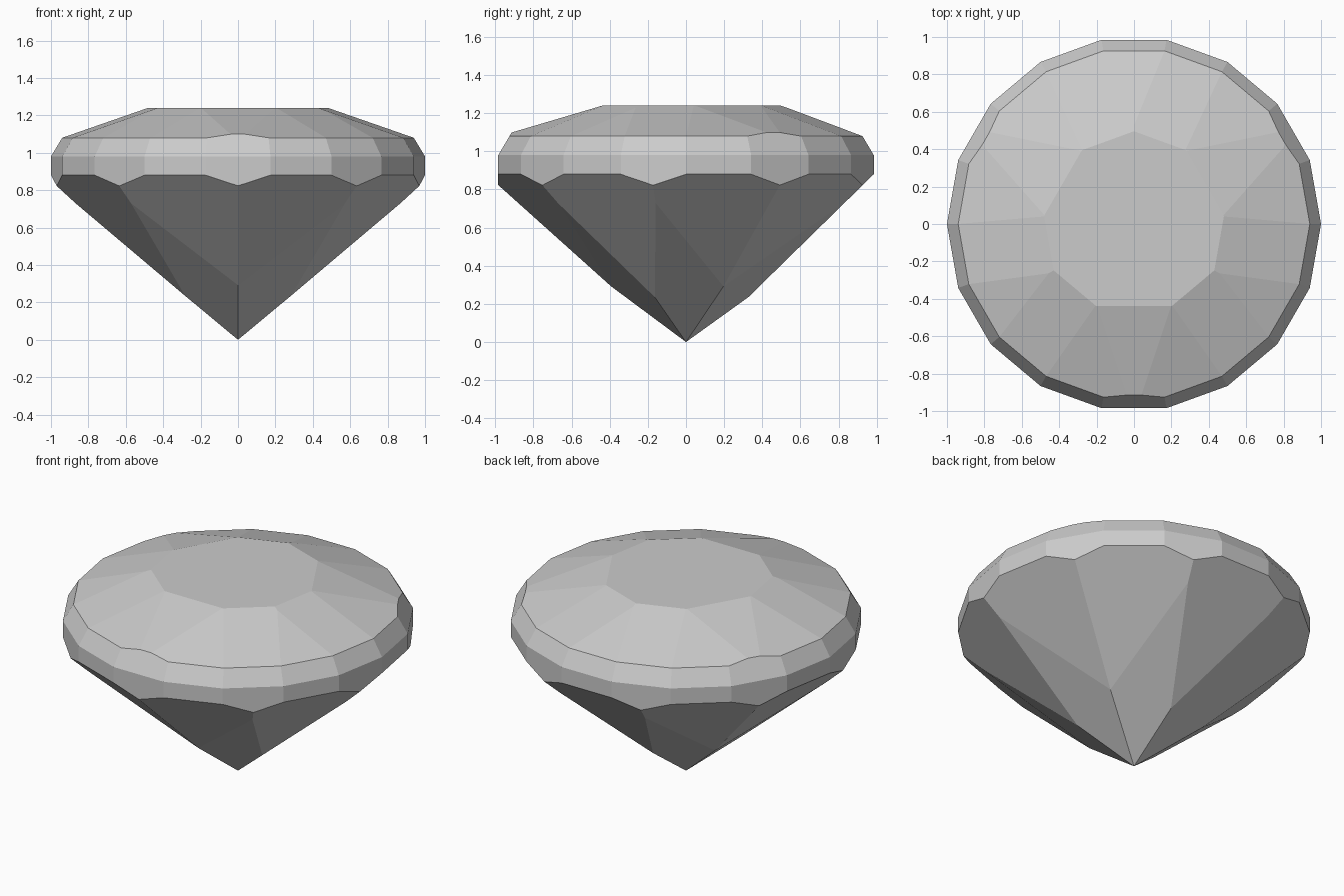
import bpy
import bmesh
from math import radians, cos, sin
from mathutils import Vector

if "Cube" in bpy.data.objects:
    bpy.data.objects.remove(bpy.data.objects["Cube"], do_unlink=True)

SIDES = 18
TOP, GIRDLE_TOP, GIRDLE_LOW = 1.24, 0.98, 0.88
APOTHEM = cos(radians(180 / SIDES))

# Rough stone: an upright prism that is cut down facet by facet
bm = bmesh.new()
ring = [Vector((cos(radians(20 * i)), sin(radians(20 * i)), -0.3)) for i in range(SIDES)]
base = bm.faces.new([bm.verts.new(p) for p in ring])
grown = bmesh.ops.extrude_face_region(bm, geom=[base], use_keep_orig=True)
bmesh.ops.translate(bm, vec=(0, 0, TOP + 0.3),
                    verts=[g for g in grown["geom"] if isinstance(g, bmesh.types.BMVert)])
bmesh.ops.recalc_face_normals(bm, faces=bm.faces)


def cut(angle, outer, inner):
    """Slice off one facet through two (distance, height) points along an angle."""
    a = radians(angle)
    run, rise = inner[0] - outer[0], inner[1] - outer[1]
    across, up = (rise, -run) if rise > 0 else (-rise, run)
    point = Vector((outer[0] * cos(a), outer[0] * sin(a), outer[1]))
    normal = Vector((across * cos(a), across * sin(a), up)).normalized()
    bmesh.ops.bisect_plane(bm, geom=bm.verts[:] + bm.edges[:] + bm.faces[:], dist=1e-5,
                           plane_co=point, plane_no=normal, clear_outer=True)
    rim = [e for e in bm.edges if e.is_boundary]
    if rim:
        bmesh.ops.holes_fill(bm, edges=rim, sides=0)
        bmesh.ops.recalc_face_normals(bm, faces=bm.faces)


# Bevel above the girdle
rim_point = (0.94 * APOTHEM, 1.08)
for i in range(SIDES):
    cut(10 + 20 * i, (APOTHEM, GIRDLE_TOP), rim_point)

# Crown facets around the table, in three equal sectors
for turn in (0, 120, 240):
    cut(90 + turn, rim_point, (0.5, TOP))
    for side in (-1, 1):
        cut(90 + side * 20 + turn, rim_point, (0.466, TOP))
        cut(90 + side * 40 + turn, rim_point, (0.48, TOP))
    cut(30 + turn, (0.911, 1.1), (0.4385, TOP))

# Pavilion facets below the girdle
for i in range(9):
    slope = 0.98 if i % 3 == 2 else 0.955
    cut(10 + 40 * i, (0.0, GIRDLE_LOW - slope * APOTHEM), (APOTHEM, GIRDLE_LOW))

# Six facets meeting in the point
for turn in (0, 120, 240):
    for side in (-1, 1):
        cut(-90 + side * 28.4 + turn, (0.0, 0.0), (1.0, 0.845))

bmesh.ops.remove_doubles(bm, verts=bm.verts, dist=0.001)
bmesh.ops.recalc_face_normals(bm, faces=bm.faces)
mesh = bpy.data.meshes.new("cut_gemstone")
bm.to_mesh(mesh)
bm.free()

gem = bpy.data.objects.new("cut_gemstone", mesh)
bpy.context.collection.objects.link(gem)

# One plain grey
grey = bpy.data.materials.new("light_grey")
grey.use_nodes = True
colour = (0.6, 0.6, 0.6, 1)
grey.diffuse_color = colour
grey.node_tree.nodes["Principled BSDF"].inputs["Base Color"].default_value = colour
mesh.materials.append(grey)
